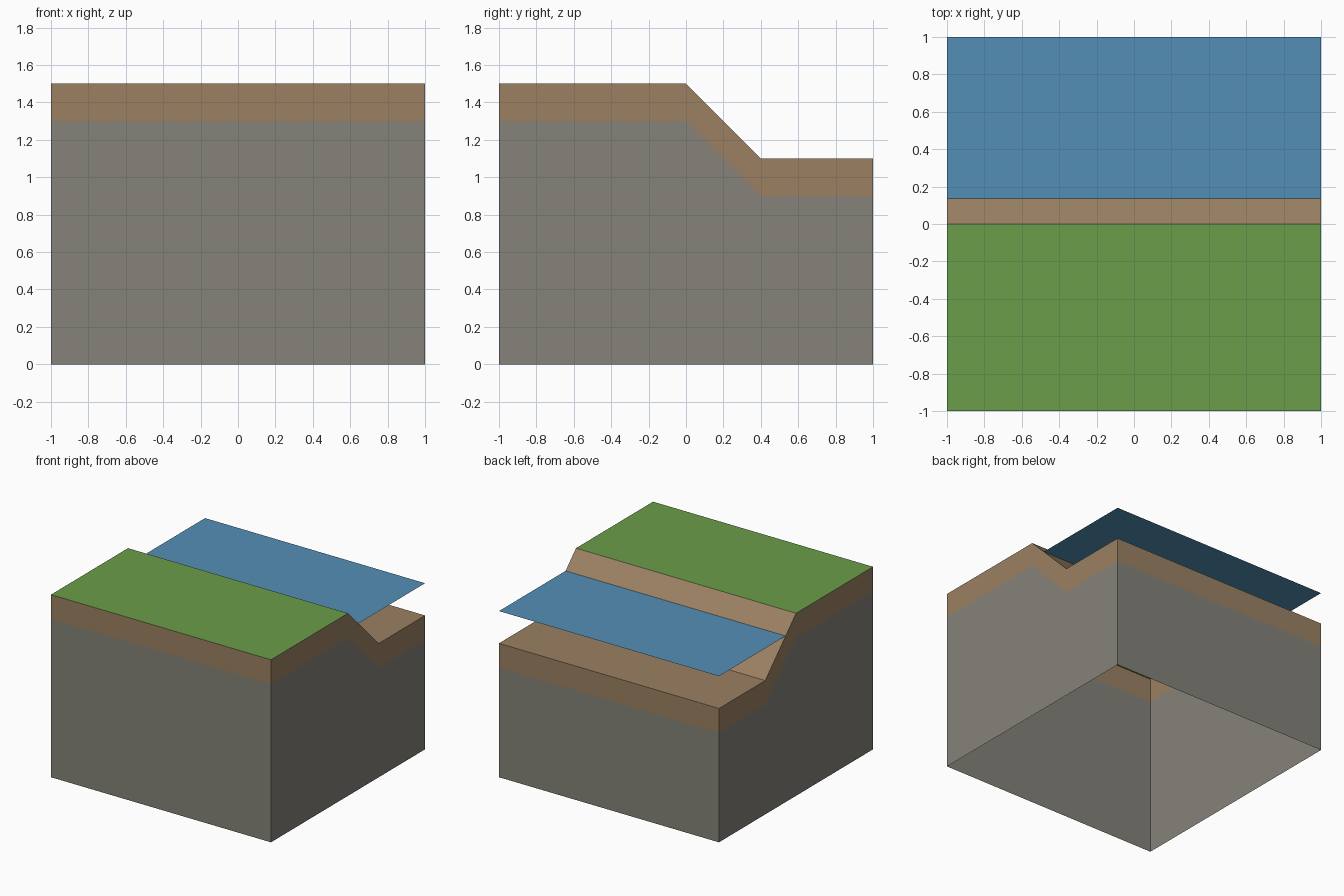
import bpy

if "Cube" in bpy.data.objects:
    bpy.data.objects.remove(bpy.data.objects["Cube"])

# side profile of the ground as (y, z), extruded along x
PROFILE = [(-1, 1.5), (0, 1.5), (0.4, 1.1), (1, 1.1)]
SOIL_DEPTH = 0.2
WATER_Z = 1.365


def material(name, rgb):
    def lin(c):
        c /= 255
        return c / 12.92 if c <= 0.04045 else ((c + 0.055) / 1.055) ** 2.4
    m = bpy.data.materials.new(name)
    m.diffuse_color = (*[lin(c) for c in rgb], 1)
    m.use_nodes = True
    m.node_tree.nodes["Principled BSDF"].inputs["Base Color"].default_value = m.diffuse_color
    return m


def sheet(name, quads, mat):
    """Object made of quads, sharing coincident corners."""
    verts, faces = [], []
    for quad in quads:
        for v in quad:
            if v not in verts:
                verts.append(v)
        faces.append([verts.index(v) for v in quad])
    me = bpy.data.meshes.new(name)
    me.from_pydata(verts, [], faces)
    me.materials.append(mat)
    ob = bpy.data.objects.new(name, me)
    bpy.context.collection.objects.link(ob)
    return ob


def strip(a, b):
    """Full-width quad between two profile points, facing up."""
    return [(-1, *a), (1, *a), (1, *b), (-1, *b)]


def walls(top, bottom):
    """Open ring of outer walls between two profiles."""
    quads = []
    for i in range(len(top) - 1):
        a, b, c, d = bottom[i], bottom[i + 1], top[i + 1], top[i]
        quads.append([(1, *p) for p in (a, b, c, d)])
        quads.append([(-1, *p) for p in (d, c, b, a)])
    quads.append([(-1, *bottom[0]), (1, *bottom[0]), (1, *top[0]), (-1, *top[0])])
    quads.append([(1, *bottom[-1]), (-1, *bottom[-1]), (-1, *top[-1]), (1, *top[-1])])
    return quads


grass = material("grass green", (106, 157, 73))
soil = material("soil brown", (155, 129, 98))
rock = material("rock grey", (133, 130, 120))
water = material("water blue", (84, 143, 182))

seam = [(y, round(z - SOIL_DEPTH, 4)) for y, z in PROFILE]
base = [(y, 0) for y, z in PROFILE]

# ground layers: open underneath
sheet("rock_walls", walls(seam, base), rock)
sheet("soil_walls", walls(PROFILE, seam), soil)
# upper surfaces
sheet("grass_top", [strip(PROFILE[0], PROFILE[1])], grass)
sheet("bank_and_bed", [strip(PROFILE[1], PROFILE[2]), strip(PROFILE[2], PROFILE[3])], soil)
# water sheet meeting the bank
sheet("water_surface", [strip((1.5 - WATER_Z, WATER_Z), (1, WATER_Z))], water)
